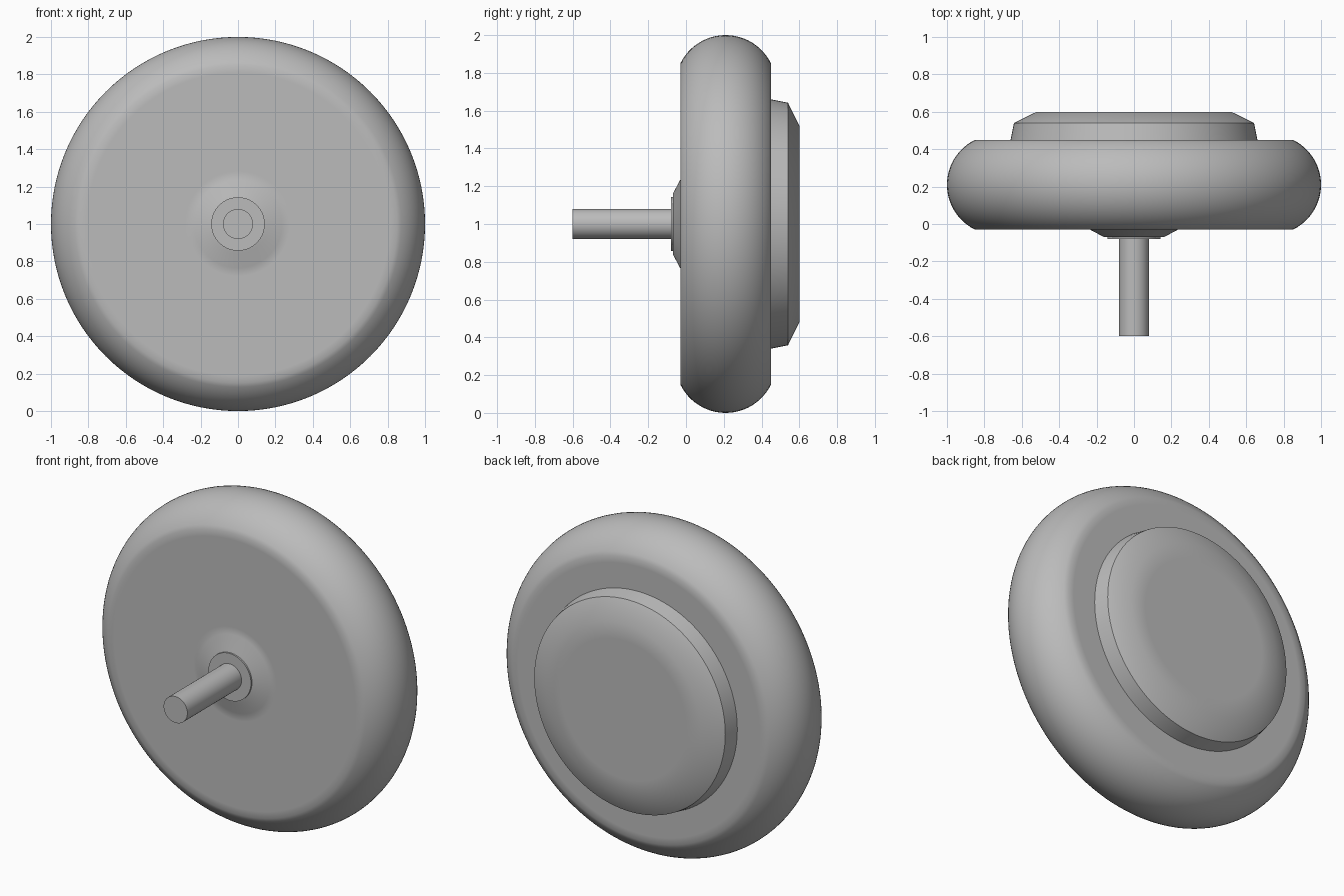
import bpy, bmesh, math
from mathutils import Vector

cube = bpy.data.objects.get("Cube")
if cube:
    bpy.data.objects.remove(cube, do_unlink=True)

grey = bpy.data.materials.new("mid grey")
grey.use_nodes = True
colour = (0.5, 0.5, 0.5, 1)
grey.diffuse_color = colour
grey.node_tree.nodes["Principled BSDF"].inputs["Base Color"].default_value = colour

AXLE_HEIGHT = 1.0


def lathe(name, profile, steps=128):
    """Spin (radius, y) points around the axle line, which runs along y."""
    bm = bmesh.new()
    points = [bm.verts.new((r, y, 0)) for r, y in profile]
    edges = [bm.edges.new(pair) for pair in zip(points, points[1:])]
    bmesh.ops.spin(bm, geom=points + edges, cent=(0, 0, 0), axis=(0, 1, 0),
                   angle=math.tau, steps=steps)
    bmesh.ops.remove_doubles(bm, verts=bm.verts[:], dist=1e-4)
    bmesh.ops.recalc_face_normals(bm, faces=bm.faces[:])
    mesh = bpy.data.meshes.new(name)
    bm.to_mesh(mesh)
    bm.free()
    mesh.materials.append(grey)
    obj = bpy.data.objects.new(name, mesh)
    obj.location = Vector((0, 0, AXLE_HEIGHT))
    bpy.context.collection.objects.link(obj)
    bpy.ops.object.select_all(action='DESELECT')
    obj.select_set(True)
    bpy.context.view_layer.objects.active = obj
    bpy.ops.object.shade_smooth_by_angle(angle=math.radians(35))
    return obj


# Wheel: front boss, flat front face, rounded tread, flat back face
FRONT, BACK, FACE_RADIUS, RADIUS = -0.03, 0.45, 0.85, 1.0
half = (BACK - FRONT) / 2
rise = RADIUS - FACE_RADIUS
arc_radius = (half ** 2 + rise ** 2) / (2 * rise)
sweep = math.asin(half / arc_radius)
tread = []
for i in range(25):
    a = sweep * (i / 12 - 1)
    tread.append((RADIUS - arc_radius * (1 - math.cos(a)),
                  FRONT + half + arc_radius * math.sin(a)))
boss = [(0, -0.07), (0.16, -0.07), (0.235, FRONT), (0.28, FRONT), (0.81, FRONT)]
lathe("wheel", boss + tread + [(0.81, BACK), (0, BACK)])

# Collar where the axle meets the boss
lathe("axle_collar", [(0, -0.06), (0.143, -0.06), (0.143, -0.08), (0, -0.08)])

# Axle
lathe("axle", [(0, -0.07), (0.08, -0.07), (0.08, -0.6), (0, -0.6)], steps=64)

# Hub cap on the back
lathe("hub_cap", [(0, 0.44), (0.662, 0.44), (0.642, 0.54),
                  (0.52, 0.6), (0.42, 0.6), (0, 0.6)])
